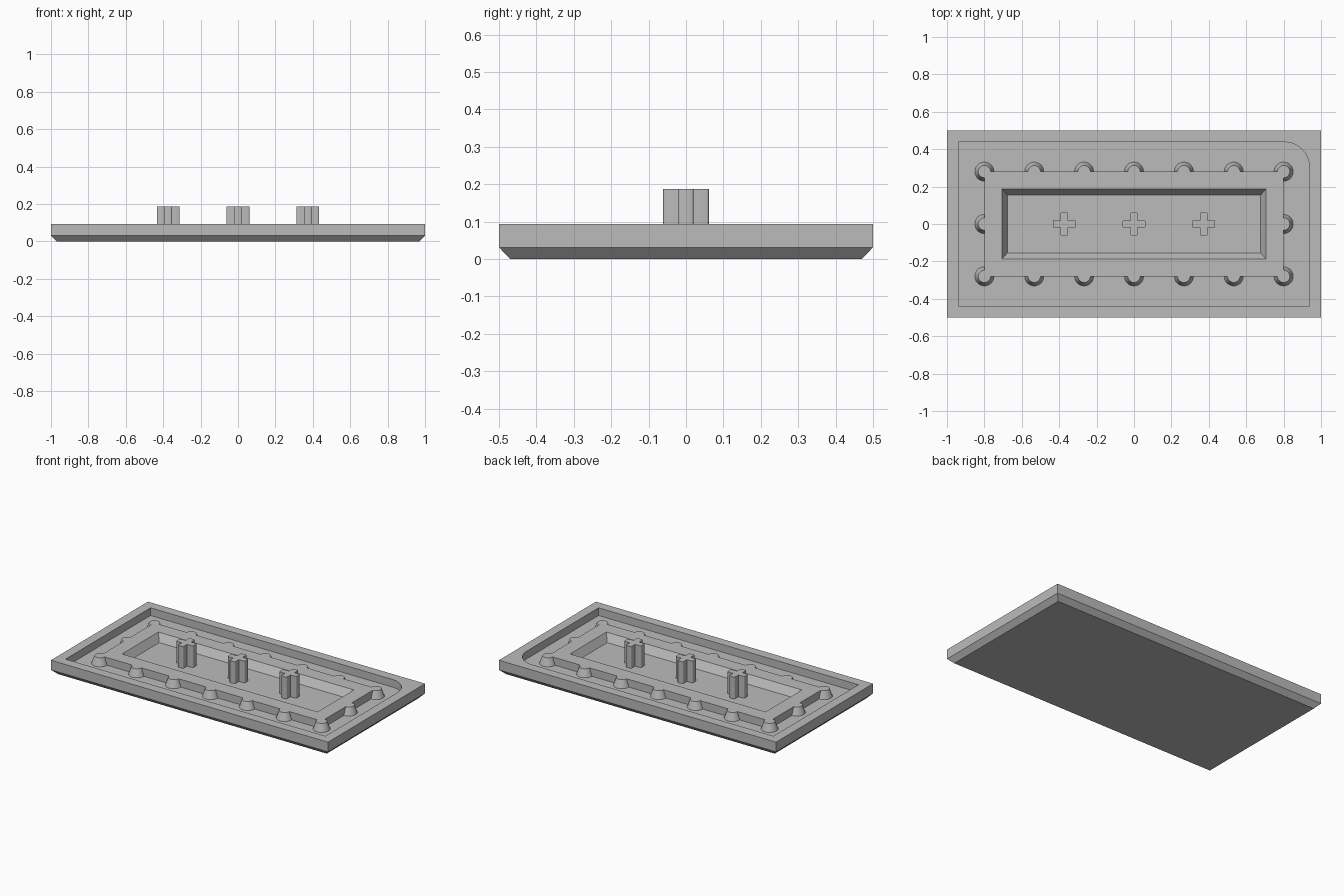
import bpy
import bmesh
from math import sin, cos, pi, radians

cube = bpy.data.objects.get("Cube")
if cube:
    bpy.data.objects.remove(cube, do_unlink=True)

TOP, FLOOR, CHAMFER = 0.094, 0.044, 0.031

grey = bpy.data.materials.new("light grey")
grey.use_nodes = True
COLOUR = (0.5, 0.5, 0.5, 1)
grey.diffuse_color = COLOUR
grey.node_tree.nodes["Principled BSDF"].inputs["Base Color"].default_value = COLOUR


def finish(name, bm):
    bmesh.ops.recalc_face_normals(bm, faces=bm.faces)
    mesh = bpy.data.meshes.new(name)
    bm.to_mesh(mesh)
    bm.free()
    mesh.materials.append(grey)
    obj = bpy.data.objects.new(name, mesh)
    bpy.context.collection.objects.link(obj)
    return obj


def activate(obj):
    bpy.ops.object.select_all(action="DESELECT")
    obj.select_set(True)
    bpy.context.view_layer.objects.active = obj


def smooth(obj):
    activate(obj)
    bpy.ops.object.shade_smooth_by_angle(angle=radians(35))


def loft(name, loops):
    """Skin a stack of equal-length closed loops and cap both ends."""
    bm = bmesh.new()
    rings = [[bm.verts.new(p) for p in loop] for loop in loops]
    n = len(rings[0])
    for a, b in zip(rings, rings[1:]):
        for i in range(n):
            j = (i + 1) % n
            bm.faces.new((a[i], a[j], b[j], b[i]))
    bm.faces.new(rings[0])
    bm.faces.new(rings[-1])
    return finish(name, bm)


def rect(x, y, z):
    return [(-x, -y, z), (x, -y, z), (x, y, z), (-x, y, z)]


def prism(name, outline, z0, z1):
    return loft(name, [[(x, y, z) for x, y in outline] for z in (z0, z1)])


# Base plate with chamfered underside
plate = loft("base_plate", [rect(0.97, 0.47, 0), rect(1, 0.5, CHAMFER), rect(1, 0.5, TOP)])

# Tray recess with one rounded corner
X, Y, R = 0.938, 0.438, 0.135
arc = [(X - R + R * cos(a), Y - R + R * sin(a))
       for a in (pi / 2 * i / 16 for i in range(17))]
cutter = prism("tray_cutter", [(-X, -Y), (X, -Y)] + arc + [(-X, Y)], FLOOR, TOP + 0.1)
cutter.hide_render = True
cut = plate.modifiers.new("tray", "BOOLEAN")
cut.operation = "DIFFERENCE"
cut.solver = "EXACT"
cut.object = cutter
activate(plate)
bpy.ops.object.modifier_apply(modifier=cut.name)
bpy.data.objects.remove(cutter, do_unlink=True)
smooth(plate)

# Raised frame with a sloping inner well
BX, BY = 0.8, 0.28
loft("raised_frame", [rect(BX, BY, FLOOR - 0.005), rect(BX, BY, TOP),
                      rect(0.706, 0.187, TOP), rect(0.677, 0.155, FLOOR + 0.001)])

# Tapered studs around the frame
spots = [(BX * i / 3, side * BY) for i in range(-3, 4) for side in (-1, 1)]
spots += [(-BX, 0), (BX, 0)]
for i, (x, y) in enumerate(spots):
    bm = bmesh.new()
    bmesh.ops.create_cone(bm, cap_ends=True, segments=32, radius1=0.051,
                          radius2=0.033, depth=TOP - FLOOR)
    bmesh.ops.translate(bm, verts=bm.verts, vec=(x, y, (TOP + FLOOR) / 2))
    smooth(finish(f"stud_{i + 1}", bm))

# Cross-shaped posts with slightly rounded arm ends
L, W = 0.061, 0.02
arm = [(L, -W), (L, W), (W, W)]
for i, cx in enumerate((-0.373, 0, 0.373)):
    outline = []
    for turn in range(4):
        c, s = round(cos(turn * pi / 2)), round(sin(turn * pi / 2))
        outline += [(cx + x * c - y * s, x * s + y * c) for x, y in arm]
    post = prism(f"cross_post_{i + 1}", outline, FLOOR - 0.004, 0.187)
    bm = bmesh.new()
    bm.from_mesh(post.data)
    edges = [e for e in bm.edges
             if abs(e.verts[0].co.z - e.verts[1].co.z) > 0.1
             and max(abs(e.verts[0].co.x - cx), abs(e.verts[0].co.y)) > L - 0.005]
    bmesh.ops.bevel(bm, geom=edges, offset=0.006, segments=3, profile=0.5, affect="EDGES")
    bm.to_mesh(post.data)
    bm.free()
    smooth(post)
